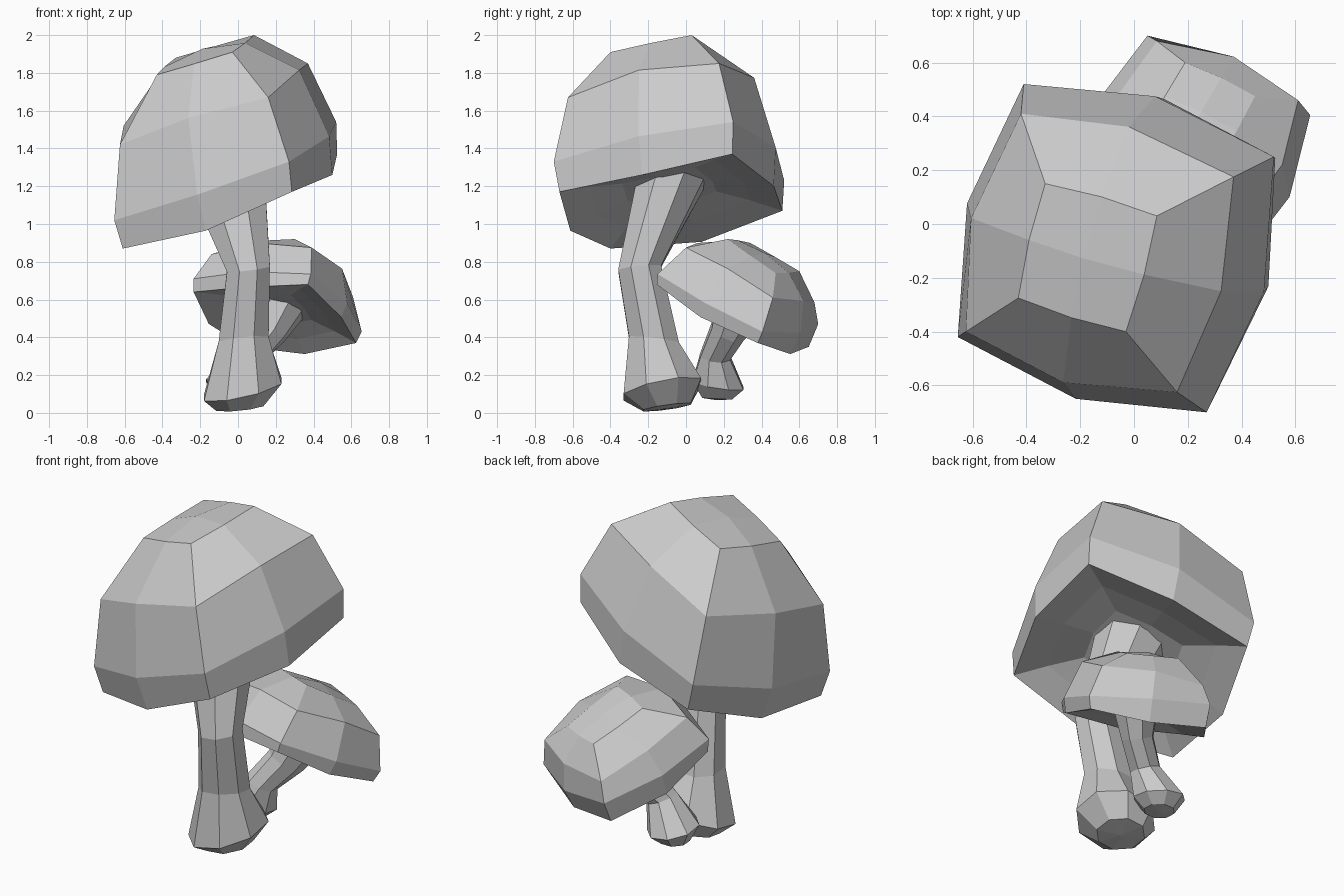
import bpy, bmesh, math
from mathutils import Vector

if "Cube" in bpy.data.objects:
    bpy.data.objects.remove(bpy.data.objects["Cube"])


def finish(bm, name):
    bmesh.ops.recalc_face_normals(bm, faces=bm.faces)
    me = bpy.data.meshes.new(name)
    bm.to_mesh(me)
    bm.free()
    ob = bpy.data.objects.new(name, me)
    bpy.context.collection.objects.link(ob)


def skin(bm, rings):
    loops = [[bm.verts.new(p) for p in r] for r in rings]
    for a, b in zip(loops, loops[1:]):
        for i in range(8):
            j = (i + 1) % 8
            bm.faces.new((a[i], a[j], b[j], b[i]))
    return loops


def close(bm, loop, centre):
    # four quads around a centre point
    c = bm.verts.new(centre)
    for i in range(0, 8, 2):
        bm.faces.new((loop[i - 1], loop[i], loop[i + 1], c))


def mean(pts):
    return sum(pts, Vector()) / len(pts)


def cap(name, levels, size):
    """Rounded four-cornered cap: corner points per level, bulged edge middles."""
    low = [Vector(p) for p in levels[-1]]
    up = (low[2] - low[0]).cross(low[3] - low[1]).normalized()
    rings = []
    for corners, (bulge, lift) in zip(levels, [(.05, 0), (.18, .035), (.19, 0), (.18, -.04)]):
        c = [Vector(p) for p in corners]
        mid = mean(c)
        ring = []
        for i in range(4):
            m = (c[i] + c[(i + 1) % 4]) / 2
            ring += [c[i], m + (m - mid) * bulge + up * lift * size]
        rings.append(ring)
    # hollow underside
    base = mean(rings[-1])
    rim = rings[-1]
    for s, h in [(.72, .05), (.42, .09)]:
        rings.append([base + (p - base) * s + up * h * size for p in rim])
    bm = bmesh.new()
    loops = skin(bm, rings)
    close(bm, loops[0], mean(rings[0]) + up * .035 * size)
    close(bm, loops[-1], mean(rings[-1]) + up * .02 * size)
    finish(bm, name)


def stem(name, sections):
    """Eight-sided stem from (x, y, z, radius, x slope, y slope) sections."""
    rings = []
    for x, y, z, r, gx, gy in sections:
        ring = []
        for k in range(8):
            a = math.radians(22.5 + 45 * k)
            dx, dy = r * math.cos(a), r * math.sin(a)
            ring.append(Vector((x + dx, y + dy, z + gx * dx + gy * dy)))
        rings.append(ring)
    bm = bmesh.new()
    loops = skin(bm, rings)
    bm.faces.new(loops[-1])
    c = bm.verts.new(mean(rings[0]) - Vector((0, 0, .008)))
    for k in range(8):
        bm.faces.new((loops[0][k - 1], loops[0][k], c))
    finish(bm, name)


# Large mushroom
cap("large_cap", [
    [(-.43, -.275, 1.79), (-.03, -.40, 1.91), (.085, .03, 2.0), (-.33, .15, 1.88)],
    [(-.625, -.40, 1.42), (.16, -.625, 1.67), (.37, .175, 1.85), (-.42, .41, 1.60)],
    [(-.655, -.42, 1.02), (.27, -.70, 1.33), (.52, .25, 1.54), (-.41, .52, 1.23)],
    [(-.61, -.40, .87), (.285, -.67, 1.17), (.525, .245, 1.37), (-.37, .51, 1.07)]], 1)
stem("large_stem", [
    (.01, -.10, .03, .135, .1, .14),
    (.025, -.125, .125, .222, .22, .2),
    (.03, -.17, .385, .143, .1, -.12),
    (.055, -.245, .765, .123, .12, .1),
    (-.045, -.08, 1.21, .20, .37, .12)])

# Small mushroom
cap("small_cap", [
    [(.05, .34, .90), (.30, .22, .92), (.45, .475, .74), (.19, .60, .75)],
    [(-.14, .19, .84), (.39, 0, .875), (.61, .46, .61), (.085, .68, .585)],
    [(-.235, .12, .71), (.385, -.15, .735), (.655, .405, .43), (.05, .70, .47)],
    [(-.235, .13, .64), (.37, -.155, .68), (.625, .38, .37), (.04, .65, .35)]], .6)
stem("small_stem", [
    (-.04, .165, .075, .085, 0, -.05),
    (-.035, .17, .15, .145, -.15, -.15),
    (.05, .155, .30, .085, -.4, -.1),
    (.16, .22, .43, .09, -.5, -.4),
    (.235, .29, .57, .13, -.25, -.5)])
